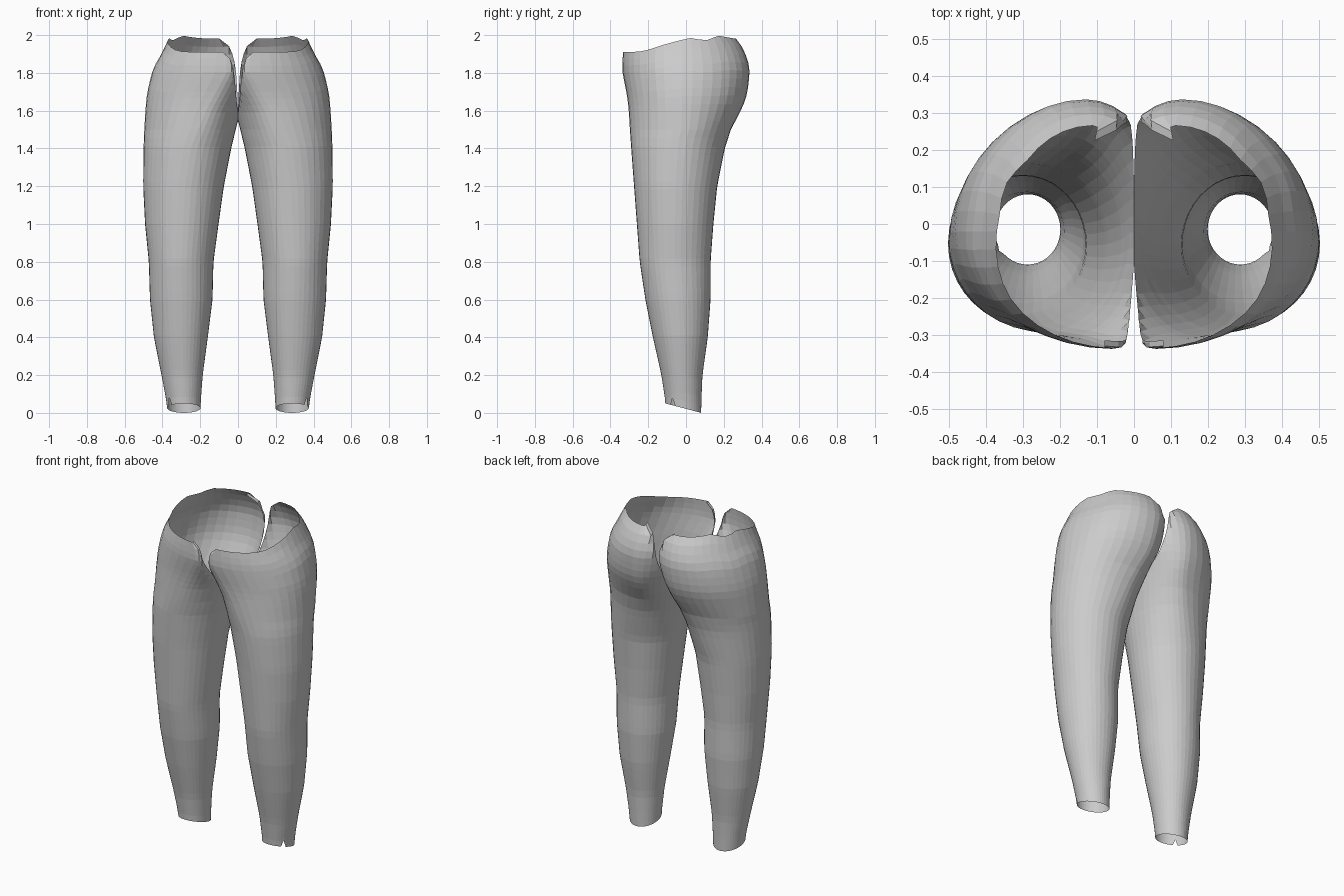
import bpy, bmesh, math

if "Cube" in bpy.data.objects:
    bpy.data.objects.remove(bpy.data.objects["Cube"])

SEGS, ROWS = 40, 44

# leg profile: z, x inner, x outer, y front, y back
PROFILE = [
    (0.00, .200, .372, -.105, .080), (0.08, .196, .382, -.112, .082),
    (0.20, .187, .405, -.130, .087), (0.40, .160, .445, -.175, .115),
    (0.60, .135, .466, -.215, .130), (0.80, .130, .472, -.245, .130),
    (1.00, .103, .492, -.260, .145), (1.20, .075, .502, -.275, .165),
    (1.40, .036, .500, -.290, .205), (1.50, .012, .496, -.297, .238),
    (1.60, -.014, .490, -.303, .290), (1.65, -.035, .486, -.308, .312),
    (1.70, -.060, .480, -.316, .326), (1.80, -.100, .456, -.336, .337),
    (1.85, -.110, .435, -.337, .331), (1.90, -.120, .405, -.334, .315),
    (1.95, -.120, .382, -.328, .290), (2.00, -.120, .358, -.320, .250),
]
# where the front and back bulge peak in x: z, front, back
PEAKS = [(0, .286, .286), (.8, .30, .30), (1.2, .28, .28), (1.4, .25, .22),
         (1.6, .17, .15), (1.8, .06, .13), (2, .06, .11)]
# waist height along y
RIM = [(-.4, 1.908), (-.25, 1.912), (-.2, 1.922), (-.1, 1.955), (0, 1.98),
       (.05, 1.988), (.1, 1.967), (.2, 1.997), (.25, 1.988), (.3, 1.98)]
# half width of the open centre seam: z, gap
FRONT_GAP = [(1.58, 0), (1.68, .01), (1.78, .018), (1.86, .033), (1.895, .055), (1.91, .08)]
BACK_GAP = [(1.6, 0), (1.7, .004), (1.8, .01), (1.88, .022), (1.94, .045), (1.99, .11)]


def interp(table, t):
    if t <= table[0][0]:
        return table[0][1:]
    for a, b in zip(table, table[1:]):
        if t <= b[0]:
            f = (t - a[0]) / (b[0] - a[0])
            return tuple(p + (q - p) * f for p, q in zip(a[1:], b[1:]))
    return table[-1][1:]


def section(z, ang):
    """Point on the leg outline built from four quarter ellipses."""
    xi, xo, yf, yb = interp(PROFILE, z)
    pf, pb = interp(PEAKS, z)
    c, s = math.cos(ang), math.sin(ang)
    yc = (yf + yb) / 2 if z < 1.5 else -.02 - .01 * (1.8 - min(z, 1.8))
    xp = pb if s > 0 else pf
    x = xp + ((xo - xp) if c > 0 else (xp - xi)) * c
    y = yc + ((yb - yc) if s > 0 else (yc - yf)) * s
    return x, y


# one leg as a tube with a slanted hem and a wavy waist
bm = bmesh.new()
grid = []
for j in range(ROWS + 1):
    level = 2 * j / ROWS
    ring = []
    for i in range(SEGS):
        ang = 2 * math.pi * i / SEGS
        hem = .05 * (.08 - section(0, ang)[1]) / .185
        if i == SEGS - 4:
            hem += .04          # small nick at the outer ankle
        rim = interp(RIM, section(1.94, ang)[1])[0]
        z = level
        if level < .2:
            z = hem + level * (.2 - hem) / .2
        elif level > 1.6:
            z = 1.6 + (level - 1.6) / .4 * (rim - 1.6)
        ring.append(bm.verts.new((*section(z, ang), z)))
    grid.append(ring)
for lo, hi in zip(grid, grid[1:]):
    for i in range(SEGS):
        k = (i + 1) % SEGS
        bm.faces.new((lo[i], lo[k], hi[k], hi[i]))

# cut at the centre line, which leaves the crotch curve
bmesh.ops.bisect_plane(bm, geom=bm.verts[:] + bm.edges[:] + bm.faces[:], dist=1e-5,
                       plane_co=(0, 0, 0), plane_no=(1, 0, 0), clear_inner=True)

# open the seam at the front and back
for v in bm.verts:
    gap = interp(FRONT_GAP if v.co.y < 0 else BACK_GAP, v.co.z)[0]
    v.co.x = max(v.co.x, gap)
bmesh.ops.remove_doubles(bm, verts=bm.verts[:], dist=.0008)

mesh = bpy.data.meshes.new("trouser_legs")
bm.to_mesh(mesh)
bm.free()
legs = bpy.data.objects.new("trouser_legs", mesh)
bpy.context.collection.objects.link(legs)

# second leg
mirror = legs.modifiers.new("mirror", 'MIRROR')
mirror.use_mirror_merge = False
